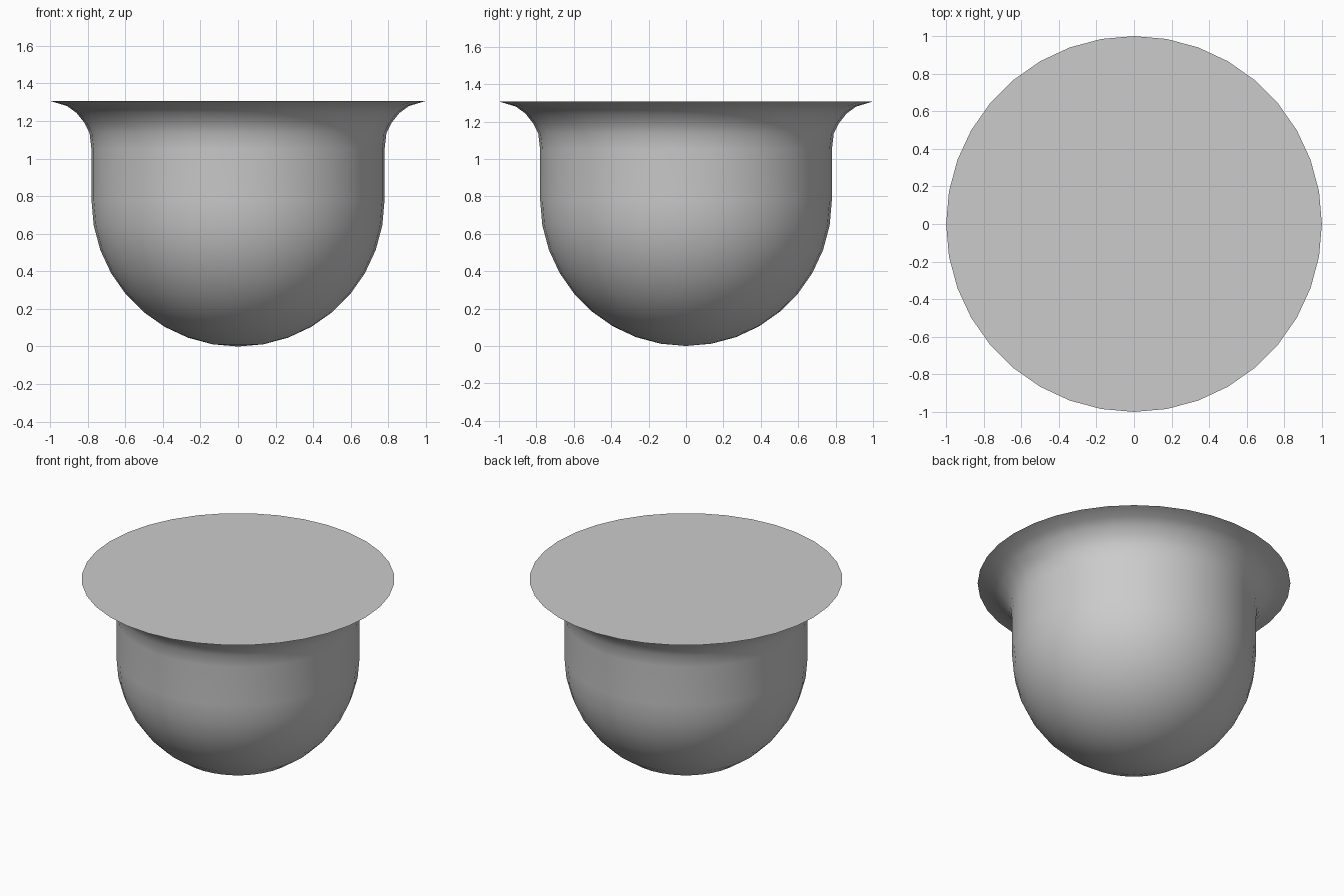
import bpy, bmesh, math

cube = bpy.data.objects.get("Cube")
if cube:
    bpy.data.objects.remove(cube, do_unlink=True)

SIDES = 36
RADIUS = 0.78

grey = bpy.data.materials.new("plain grey")
grey.use_nodes = True
colour = (0.6, 0.6, 0.6, 1)
grey.diffuse_color = colour
grey.node_tree.nodes["Principled BSDF"].inputs["Base Color"].default_value = colour

# Profile: hemispherical base, straight wall, flared rim
profile = []
for i in range(1, 10):
    a = math.radians(10 * i)
    profile.append((RADIUS * math.sin(a), RADIUS * (1 - math.cos(a))))
profile += [(0.78, 1.05), (0.79, 1.136), (0.817, 1.19),
            (0.859, 1.243), (0.91, 1.28), (1.0, 1.307)]

# Bowl: rings of the profile joined by quads
bm = bmesh.new()
rings = []
for r, z in profile:
    rings.append([bm.verts.new((r * math.cos(math.tau * k / SIDES),
                                r * math.sin(math.tau * k / SIDES), z))
                  for k in range(SIDES)])
bottom = bm.verts.new((0, 0, 0))
for k in range(SIDES):
    n = (k + 1) % SIDES
    bm.faces.new((bottom, rings[0][n], rings[0][k]))
    for low, high in zip(rings, rings[1:]):
        bm.faces.new((low[k], low[n], high[n], high[k]))

# Flat lid across the rim
bm.faces.new(rings[-1])
bm.normal_update()

mesh = bpy.data.meshes.new("flared_bowl")
bm.to_mesh(mesh)
bm.free()
mesh.materials.append(grey)
bowl = bpy.data.objects.new("flared_bowl", mesh)
bpy.context.collection.objects.link(bowl)

# Smooth sides with a sharp rim edge
bpy.ops.object.select_all(action="DESELECT")
bowl.select_set(True)
bpy.context.view_layer.objects.active = bowl
bpy.ops.object.shade_smooth_by_angle(angle=math.radians(40))
